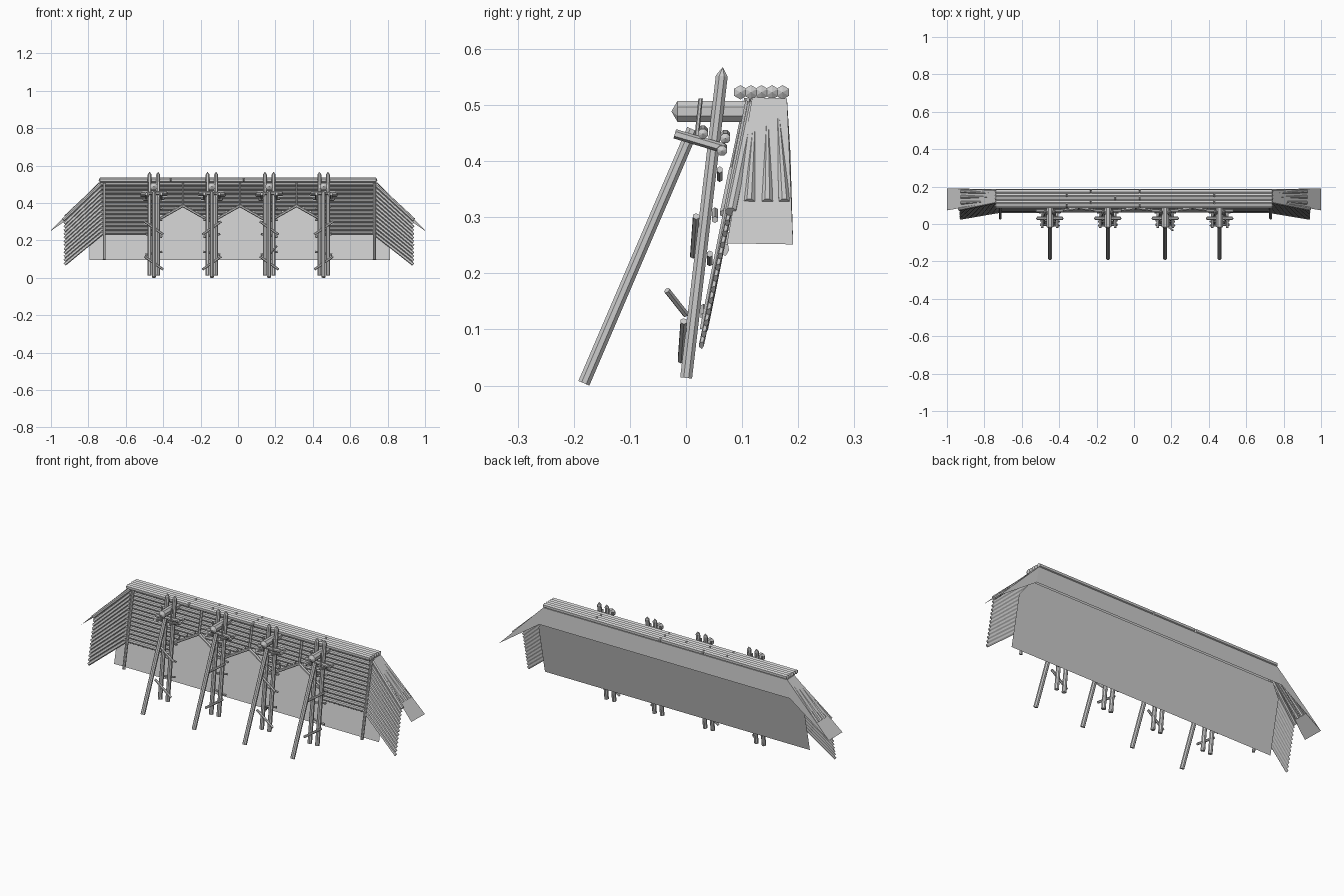
import bpy, bmesh, math
from mathutils import Vector

if "Cube" in bpy.data.objects:
    bpy.data.objects.remove(bpy.data.objects["Cube"])

grey = bpy.data.materials.new("weathered_grey")
grey.diffuse_color = (0.6, 0.6, 0.6, 1)
grey.use_nodes = True
grey.node_tree.nodes["Principled BSDF"].inputs["Base Color"].default_value = grey.diffuse_color


def finish(bm, name):
    me = bpy.data.meshes.new(name)
    bm.normal_update()
    bm.to_mesh(me)
    bm.free()
    me.materials.append(grey)
    ob = bpy.data.objects.new(name, me)
    bpy.context.collection.objects.link(ob)
    return ob


def log(bm, a, b, r, r2=None, tip_a=0, tip_b=0, n=8):
    """Faceted pole from a to b, optionally with pointed ends."""
    a, b = Vector(a), Vector(b)
    d = (b - a).normalized()
    q = d.to_track_quat('Z', 'Y')
    r2 = r if r2 is None else r2
    rings = []
    for c, rad in ((a, r), (b, r2)):
        rings.append([bm.verts.new(c + q @ Vector((rad * math.cos((i + .5) * math.tau / n),
                      rad * math.sin((i + .5) * math.tau / n), 0))) for i in range(n)])
    for i in range(n):
        j = (i + 1) % n
        bm.faces.new((rings[0][i], rings[0][j], rings[1][j], rings[1][i]))
    for ring, c, tip, s in ((rings[0], a, tip_a, -1), (rings[1], b, tip_b, 1)):
        loop = ring if s > 0 else ring[::-1]
        if tip:
            p = bm.verts.new(c + d * tip * s)
            for i in range(n):
                bm.faces.new((loop[i], loop[(i + 1) % n], p))
        else:
            bm.faces.new(loop)


def wall_y(z):
    """Depth of the leaning wall at height z."""
    return 0.032 + 0.21 * (z - 0.09)


def on_wall(x, z, off=0.0):
    return (x, wall_y(z) + off, z)


def half_log(bm, a, b, h, t):
    """Split log lying flat on the leaning wall, rounded side to the front."""
    a, b = Vector(a), Vector(b)
    if a.x > b.x:
        a, b = b, a
    out = Vector((0, -1, 0.21)).normalized()
    up = out.cross((b - a).normalized())
    prof = ((-1, 0), (-0.6, 0.8), (0, 1), (0.6, 0.8), (1, 0), (0, -0.3))
    ends = [[bm.verts.new(c + up * u * h + out * w * t) for u, w in prof] for c in (a, b)]
    n = len(prof)
    for i in range(n):
        j = (i + 1) % n
        bm.faces.new((ends[0][i], ends[0][j], ends[1][j], ends[1][i]))
    bm.faces.new(ends[0][::-1])
    bm.faces.new(ends[1])
    bmesh.ops.recalc_face_normals(bm, faces=bm.faces)


FRAMES = (-0.45, -0.14, 0.167, 0.458)
PEAKS = (-0.295, 0.01, 0.313)

# main wall: stacked horizontal logs, cut away below the gabled braces
bm = bmesh.new()
for i in range(13):
    z = 0.508 - i * 0.0215
    if z > 0.39:
        spans = [(-0.735, 0.735)]
    else:
        half = 0.155 * min(1, (0.395 - z) / 0.075)
        edges = [-0.735]
        for p in PEAKS:
            edges += [p - half, p + half]
        edges.append(0.735)
        spans = [(edges[k], edges[k + 1]) for k in range(0, len(edges), 2)]
    for x0, x1 in spans:
        if x1 - x0 > 0.01:
            half_log(bm, on_wall(x0, z, 0.007), on_wall(x1, z, 0.007), 0.0112, 0.014)
finish(bm, "wall_logs")

# side wings: sloping logs in the same leaning plane
bm = bmesh.new()
for s in (-1, 1):
    for i in range(1, 13):
        t = i / 12
        zi, zo = 0.505 - 0.25 * t, 0.318 - 0.238 * t
        half_log(bm, on_wall(s * (0.735 - 0.02 * t), zi), on_wall(s * 0.932 + 0.005, zo), 0.0085, 0.007)
    # capping pole on the wing edge
    log(bm, on_wall(s * 0.735, 0.508), on_wall(s * 0.937 + 0.003, 0.318), 0.0105)
finish(bm, "wing_logs")

# backing sheet behind the wall
bm = bmesh.new()
bm.faces.new([bm.verts.new(on_wall(x, z, 0.027)) for x, z in
              ((-0.795, 0.105), (0.812, 0.105), (0.812, 0.37), (0.75, 0.455), (-0.75, 0.455), (-0.795, 0.39))])
finish(bm, "backing_sheet")

# roof sheet under the walkway, folding down along both wings
bm = bmesh.new()
front = [(-1, 0.073, 0.262), (-0.74, 0.118, 0.522), (0.74, 0.118, 0.522), (1, 0.073, 0.262)]
back = [(-1, 0.191, 0.26), (-0.74, 0.18, 0.52), (0.74, 0.18, 0.52), (1, 0.191, 0.26)]
fv = [bm.verts.new(p) for p in front]
bv = [bm.verts.new(p) for p in back]
for i in range(3):
    bm.faces.new((fv[i], fv[i + 1], bv[i + 1], bv[i]))
# rear apron hanging from the roof sheet
low = [bm.verts.new((x, 0.186, 0.425)) for x in (-0.76, 0.76)]
bm.faces.new((bv[1], bv[2], low[1], low[0]))
bm.faces.new((bv[2], bv[3], low[1]))
bm.faces.new((bv[0], bv[1], low[0]))
finish(bm, "roof_sheet")

# walkway logs, each made of butted lengths
bm = bmesh.new()
for k in range(5):
    y = 0.097 + 0.0188 * k
    cuts = [-0.742, -0.36 + 0.13 * (k % 3), 0.03 + 0.4 * (k % 2), 0.742]
    for x0, x1 in zip(cuts, cuts[1:]):
        log(bm, (x0 + 0.004, y, 0.531), (x1 - 0.004, y, 0.531), 0.0128, tip_a=0.007, tip_b=0.007, n=6)
finish(bm, "walkway_logs")

# tapered logs half sunk in the wing roofs
bm = bmesh.new()
for s in (-1, 1):
    for yt, yb in ((0.124, 0.113), (0.145, 0.145), (0.163, 0.175)):
        log(bm, (s * 0.745, yt, 0.510), (s * 0.922, yb, 0.334), 0.003, 0.0105)
finish(bm, "wing_roof_logs")

# corner posts
bm = bmesh.new()
for x in (-0.715, 0.73):
    log(bm, on_wall(x, 0.108, -0.004), on_wall(x, 0.515, -0.008), 0.008)
finish(bm, "corner_posts")

# gabled braces with king posts
bm = bmesh.new()
for p in PEAKS:
    log(bm, on_wall(p, 0.385, -0.012), on_wall(p, 0.52, -0.012), 0.0065, n=6)
    for s in (-1, 1):
        log(bm, on_wall(p, 0.394, -0.012), on_wall(p + s * 0.14, 0.315, -0.012), 0.0075, n=6)
finish(bm, "gable_braces")


def post_y(z):
    return 0.0 + 0.118 * (z - 0.02)


# the four support frames
posts, struts, beams, ties, rungs = (bmesh.new() for _ in range(5))
for n, x in enumerate(FRAMES):
    m = 1 if n % 2 else -1
    for s in (-1, 1):
        px = x + s * 0.023
        log(posts, (px, post_y(0.022), 0.022), (px, post_y(0.56), 0.56), 0.0115, tip_b=0.016)
        log(ties, (x + s * 0.04, -0.02, 0.457), (x + s * 0.04, 0.068, 0.431), 0.0085, n=6)
        log(ties, (x + s * 0.03, 0.018, 0.44), (x + s * 0.03, 0.026, 0.52), 0.004, n=6)
    log(struts, (x, -0.182, 0.0125), (x, 0.012, 0.465), 0.0115)
    log(beams, (x, -0.015, 0.497), (x, 0.125, 0.497), 0.0205, tip_a=0.011)
    # cross poles clamping the posts
    for y, z, h in ((0.03, 0.46, 0.068), (0.07, 0.452, 0.07), (0.064, 0.43, 0.055)):
        log(ties, (x - h, y, z + 0.003 * m), (x + h, y, z - 0.003 * m), 0.0095, tip_a=0.006, tip_b=0.006)
    # slanted rungs on the front and back of the posts
    for z, dz in ((0.275, 0.035), (0.088, 0.035)):
        log(rungs, (x - m * 0.05, post_y(z) - 0.017, z - dz), (x + m * 0.05, post_y(z) - 0.012, z + dz), 0.0065, n=6)
    for z in (0.385, 0.312, 0.235, 0.14):
        log(rungs, (x - 0.045, post_y(z) + 0.017, z - 0.008 * m), (x + 0.045, post_y(z) + 0.017, z + 0.008 * m), 0.006, n=6)
        m = -m
# loose stick leaning out of one frame
log(rungs, (0.207, -0.034, 0.178), (0.167, 0.0, 0.135), 0.006, n=6)
for b, name in ((posts, "support_posts"), (struts, "leaning_struts"), (beams, "cross_beams"),
                (ties, "tie_poles"), (rungs, "rungs")):
    finish(b, name)

# rest everything on the ground
low_z = min(v.co.z for o in bpy.data.objects for v in o.data.vertices)
for o in bpy.data.objects:
    o.location.z -= low_z
